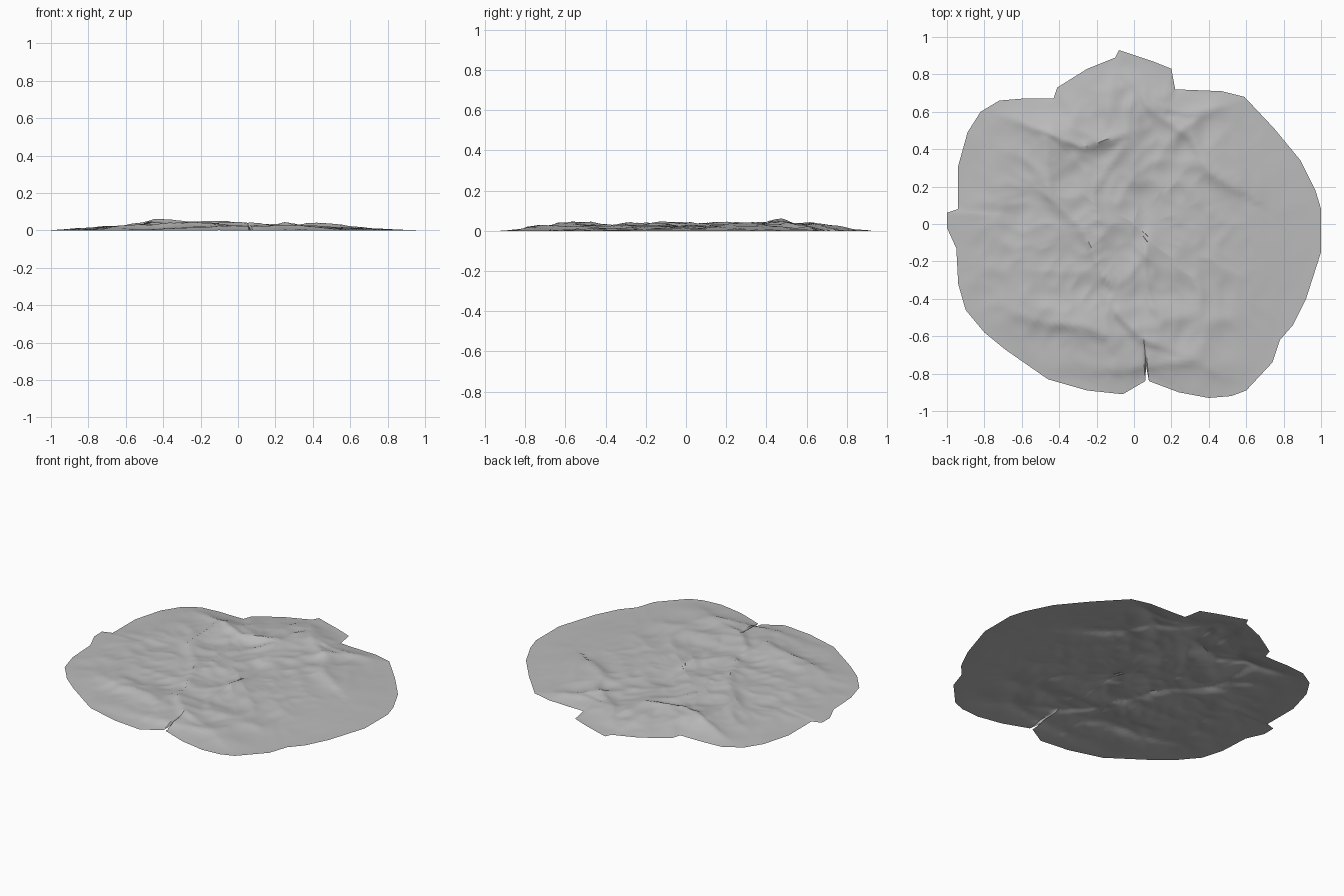
import bpy, bmesh, math
from mathutils import Vector, noise

if "Cube" in bpy.data.objects:
    bpy.data.objects.remove(bpy.data.objects["Cube"], do_unlink=True)

# Ragged rim, in hundredths, counter-clockwise
RIM = [(100, 8), (97, 18), (89, 34), (75, 51), (59, 68), (47, 71), (22, 72),
       (20, 83), (10, 87), (-8, 93), (-10, 89), (-25, 83), (-41, 73), (-43, 67),
       (-60, 67), (-72, 66), (-82, 60), (-89, 49), (-94, 31), (-94, 8), (-100, 6),
       (-100, -2), (-95, -13), (-94, -32), (-90, -46), (-80, -58), (-69, -67),
       (-46, -83), (-25, -89), (-6, -91), (6, -84), (6.5, -76), (8, -84), (24, -90),
       (40, -93), (52, -92), (60, -89), (74, -74), (78, -62), (85, -54), (92, -40),
       (100, -15)]

# Main creases: height in thousandths, then the path in hundredths
FOLDS = [
    (26, [(-71, 58), (-52, 51), (-28, 41), (-6, 47)]),
    (22, [(-48, 46), (-46, 15), (-28, -2), (-16, -28)]),
    (20, [(-4, 80), (8, 62), (30, 46), (40, 28), (55, 18)]),
    (18, [(-2, 67), (-4, 46), (-22, 17), (-18, -12)]),
    (22, [(12, 62), (28, 59), (50, 63)]),
    (20, [(-64, -48), (-48, -53), (-28, -54), (-16, -60)]),
    (22, [(-9, -48), (5, -62), (30, -72), (48, -82)]),
    (26, [(-9, -79), (10, -76), (30, -73)]),
    (16, [(6, -12), (6, -28), (10, -45)]),
    (18, [(-10, 88), (-14, 66), (-16, 50)]),
    (14, [(-100, 6), (-88, 9), (-75, 12)]),
    (14, [(-13, -40), (-15, -50), (-12, -68)]),
]


def to_vectors(points):
    return [Vector((x, y)) / 100 for x, y in points]


def ridge(p, path):
    """One fold: a steep flank on one side and a long one on the other."""
    best, side = 9.0, 1.0
    for a, b in zip(path, path[1:]):
        d = b - a
        t = min(1, max(0, (p - a).dot(d) / d.length_squared))
        gap = p - a - d * t
        if gap.length < best:
            best = gap.length
            side = d.x * gap.y - d.y * gap.x
    return math.exp(-best / (0.1 if side > 0 else 0.04))


FOLD_PATHS = [(h / 1000, to_vectors(path)) for h, path in FOLDS]


def height(p, t):
    """Sheet height at p, where t runs from the middle (0) to the rim (1)."""
    calm = 1 - 0.7 * min(1, max(0, (p.x - 0.35) / 0.3))
    crumple = 1 - abs(noise.noise(Vector((p.x * 4, p.y * 4, 3)))) * 2
    fine = 1 - abs(noise.noise(Vector((p.x * 9, p.y * 9, 7)))) * 2
    z = 0.012 + calm * (0.013 * crumple + 0.005 * fine)
    z += max(h * ridge(p, path) for h, path in FOLD_PATHS)
    z += 0.014 * math.exp(-((p.x + 0.42) ** 2 + (p.y - 0.5) ** 2) / 0.03)
    edge = min(1, (1 - t) / 0.3)
    return min(0.07, max(0, z * (0.15 + 0.85 * edge) - 0.004))


# Spread points evenly along the rim
corners = to_vectors(RIM)
rim = []
for a, b in zip(corners, corners[1:] + corners[:1]):
    steps = max(1, round((b - a).length / 0.022))
    rim += [a.lerp(b, i / steps) for i in range(steps)]

# Crumpled sheet, woven from rings that grow out to the rim
RINGS = 46
bm = bmesh.new()
middle = bm.verts.new((0, 0, height(Vector((0, 0)), 0)))
rings = []
for r in range(1, RINGS + 1):
    t = r / RINGS
    ring = []
    for corner in rim:
        round_edge = corner.normalized() * 0.92
        p = round_edge.lerp(corner, t ** 3) * t
        ring.append(bm.verts.new((p.x, p.y, height(p, t))))
    rings.append(ring)
count = len(rim)
for i in range(count):
    j = (i + 1) % count
    bm.faces.new((middle, rings[0][i], rings[0][j]))
    for inner, outer in zip(rings, rings[1:]):
        bm.faces.new((inner[i], outer[i], outer[j], inner[j]))
mesh = bpy.data.meshes.new("crumpled_sheet")
bm.to_mesh(mesh)
bm.free()
sheet = bpy.data.objects.new("crumpled_sheet", mesh)
bpy.context.collection.objects.link(sheet)

# Plain grey material
grey = bpy.data.materials.new("light_grey")
grey.use_nodes = True
colour = (0.5, 0.5, 0.5, 1)
grey.diffuse_color = colour
grey.node_tree.nodes["Principled BSDF"].inputs["Base Color"].default_value = colour
mesh.materials.append(grey)

# Smooth shading with crisp creases
bpy.context.view_layer.objects.active = sheet
sheet.select_set(True)
bpy.ops.object.shade_smooth_by_angle(angle=math.radians(35))
